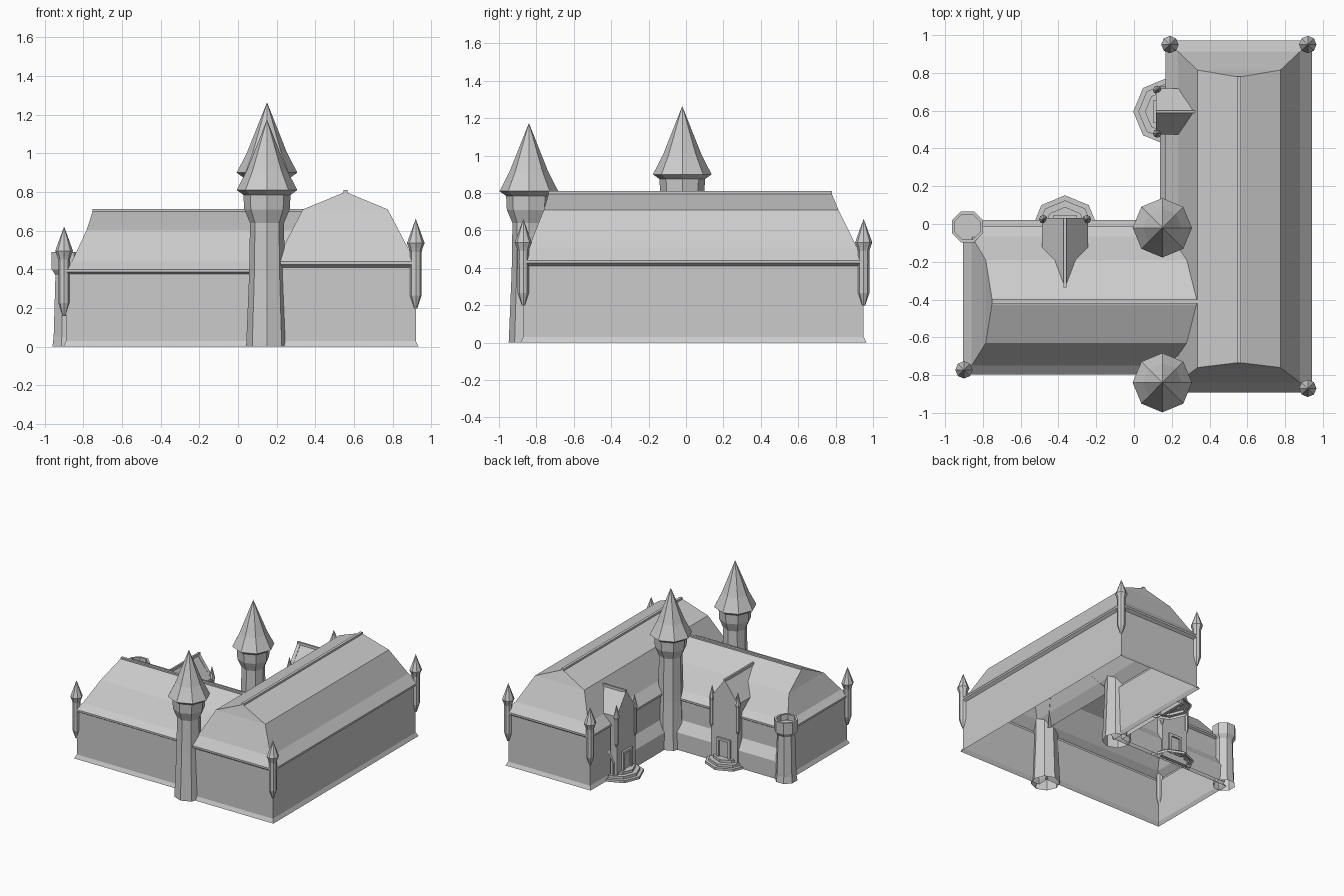
import bpy, math
from mathutils import Matrix, Vector

if "Cube" in bpy.data.objects:
    bpy.data.objects.remove(bpy.data.objects["Cube"])


def add(name, verts, faces, mat=None):
    me = bpy.data.meshes.new(name)
    me.from_pydata(verts, [], faces)
    if mat:
        me.transform(mat)
    me.update()
    ob = bpy.data.objects.new(name, me)
    bpy.context.collection.objects.link(ob)
    return ob


def lathe(name, profile, mat, sides=8, turn=2 * math.pi, cap=False):
    """Faceted surface of revolution; profile is (radius, z)."""
    full = turn > 6
    n = sides if full else sides + 1
    v, f = [], []
    for r, z in profile:
        for i in range(n):
            a = turn * i / sides
            v.append((r * math.cos(a), r * math.sin(a), z))
    for k in range(len(profile) - 1):
        for i in range(sides):
            j = (i + 1) % n
            f.append((k * n + i, k * n + j, (k + 1) * n + j, (k + 1) * n + i))
    if cap:
        f.append(tuple(range((len(profile) - 1) * n, len(profile) * n)))
    return add(name, v, f, mat)


def sweep(name, path, profile):
    """Mitred sweep of (offset to the right, z) along a ground path."""
    pts = [Vector(p) for p in path]
    dirs = [(b - a).normalized() for a, b in zip(pts, pts[1:])]
    nor = [Vector((d.y, -d.x)) for d in dirs]
    m = len(profile)
    v, f = [], []
    for i, p in enumerate(pts):
        a, b = nor[max(i - 1, 0)], nor[min(i, len(nor) - 1)]
        miter = (a + b) / (1 + a.dot(b))
        for o, z in profile:
            q = p + miter * o
            v.append((q.x, q.y, z))
    for i in range(len(pts) - 1):
        for k in range(m - 1):
            a = i * m + k
            f.append((a, a + m, a + m + 1, a + 1))
    return add(name, v, f)


def hip_roof(name, rings, skip=()):
    """Stacked rectangles (x0, x1, y0, y1, z) joined into a hipped roof."""
    v, f = [], []
    for x0, x1, y0, y1, z in rings:
        v += [(x0, y0, z), (x1, y0, z), (x1, y1, z), (x0, y1, z)]
    for k in range(len(rings) - 1):
        for i in range(4):
            if i not in skip:
                j = (i + 1) % 4
                f.append((4*k + i, 4*k + j, 4*k + 4 + j, 4*k + 4 + i))
    t = 4 * (len(rings) - 1)
    f.append((t, t + 1, t + 2, t + 3))
    return add(name, v, f)


def box(name, x0, x1, y0, y1, z0, z1, mat=None):
    v = [(x, y, z) for z in (z0, z1) for x, y in ((x0, y0), (x1, y0), (x1, y1), (x0, y1))]
    f = [(3, 2, 1, 0), (4, 5, 6, 7)] + [(i, (i+1) % 4, (i+1) % 4 + 4, i + 4) for i in range(4)]
    return add(name, v, f, mat)


def at(x, y, z=0):
    return Matrix.Translation((x, y, z))


# Walls of the two wings, with flared foot and cornice
sweep("long_wing_walls",
      [(.19, -.78), (.19, -.87), (.92, -.87), (.92, .95), (.19, .95), (.19, -.03)],
      [(.015, 0), (0, .03), (0, .41), (.022, .425), (.022, .44)])
sweep("short_wing_walls",
      [(.19, -.03), (-.89, -.03), (-.89, -.78), (.19, -.78)],
      [(.015, 0), (0, .03), (0, .375), (.016, .385), (.016, .40)])

# Roofs
hip_roof("long_wing_roof", [
    (.168, .942, -.892, .972, .44), (.232, .88, -.84, .914, .51),
    (.336, .775, -.76, .815, .71), (.542, .57, -.735, .78, .795)])
box("long_wing_ridge", .545, .567, -.735, .78, .79, .81)
hip_roof("short_wing_roof", [
    (-.906, .18, -.796, -.014, .40), (-.86, .20, -.75, -.065, .44),
    (-.785, .28, -.63, -.19, .60), (-.752, .34, -.425, -.395, .70)], skip=(1,))
box("short_wing_ridge", -.752, .34, -.42, -.40, .695, .712)

# Lean-to along the courtyard
sweep("courtyard_lean_to", [(.19, .73), (.19, -.03), (-.86, -.03)],
      [(.052, 0), (.052, .14), (0, .22)])

# Two spired towers
for name, y, dz in (("front_tower", -.84, 0), ("courtyard_tower", -.02, .09)):
    lathe(name, [(.108, 0), (.092, .38), (.088, .64 + dz), (.118, .71 + dz),
                 (.122, .785 + dz), (.157, .81 + dz), (.103, .915 + dz),
                 (0, 1.175 + dz)], at(.15, y))

# Open-topped round turret
lathe("corner_turret", [(.085, 0), (.078, .05), (.068, .37), (.089, .40), (.089, .49),
                        (.072, .49), (.072, .445)],
      at(-.882, -.015) @ Matrix.Rotation(math.pi / 8, 4, 'Z'), cap=True)

# Hanging corner pinnacles
for i, (x, y, z) in enumerate([(-.90, -.772, -.04), (.92, -.87, 0), (.92, .95, 0), (.19, .95, 0)]):
    lathe(f"corner_pinnacle_{i}", [(.008, .198), (.03, .265), (.03, .49), (.036, .51),
                                   (.046, .535), (0, .662)], at(x, y, z))


def entrance(name, mat):
    # Gabled front slab
    outline = [(-.118, 0), (.118, 0), (.118, .52), (0, .68), (-.118, .52)]
    v = [(x, y, z) for y in (.012, -.015) for x, z in outline]
    f = [(4, 3, 2, 1, 0), (5, 6, 7, 8, 9)]
    f += [(i, (i + 1) % 5, (i + 1) % 5 + 5, i + 5) for i in range(5)]
    add(name + "_gable", v, f, mat)
    # Dormer roof and cheeks running back into the main roof
    v, f = [(0, 0, .672), (0, -.355, .672)], []
    for s in (-1, 1):
        b = len(v)
        v += [(s * .122, 0, .515), (s * .122, -.145, .515), (s * .055, -.215, .60),
              (s * .115, 0, 0), (s * .115, -.05, 0), (s * .115, -.05, .43)]
        f += [(0, b, b + 1, b + 2, 1), (b, b + 3, b + 4, b + 5, b + 1)]
    add(name + "_roof", v, f, mat)
    box(name + "_ridge", -.007, .007, -.355, .012, .665, .686, mat)
    # Door frame and door
    for s in (-1, 1):
        box(name + "_jamb", s*.05 - .01, s*.05 + .01, .01, .028, .05, .19, mat)
    box(name + "_lintel", -.06, .06, .01, .028, .19, .21, mat)
    box(name + "_door", -.04, .04, .01, .016, .05, .19, mat)
    # Side pinnacles
    for s in (-1, 1):
        lathe(name + "_pinnacle", [(.004, .26), (.018, .30), (.018, .49), (.023, .51), (0, .61)],
              mat @ at(s * .115, .005))
    # Half-octagon steps
    lathe(name + "_steps", [(.177, 0), (.177, .02), (.15, .02), (.15, .04), (.115, .04),
                            (.115, .06), (0, .06)],
          mat @ at(0, -.045), sides=4, turn=math.pi)


entrance("short_wing_entrance", at(-.365, .02))
entrance("long_wing_entrance", at(.128, .595) @ Matrix.Rotation(math.pi / 2, 4, 'Z'))
